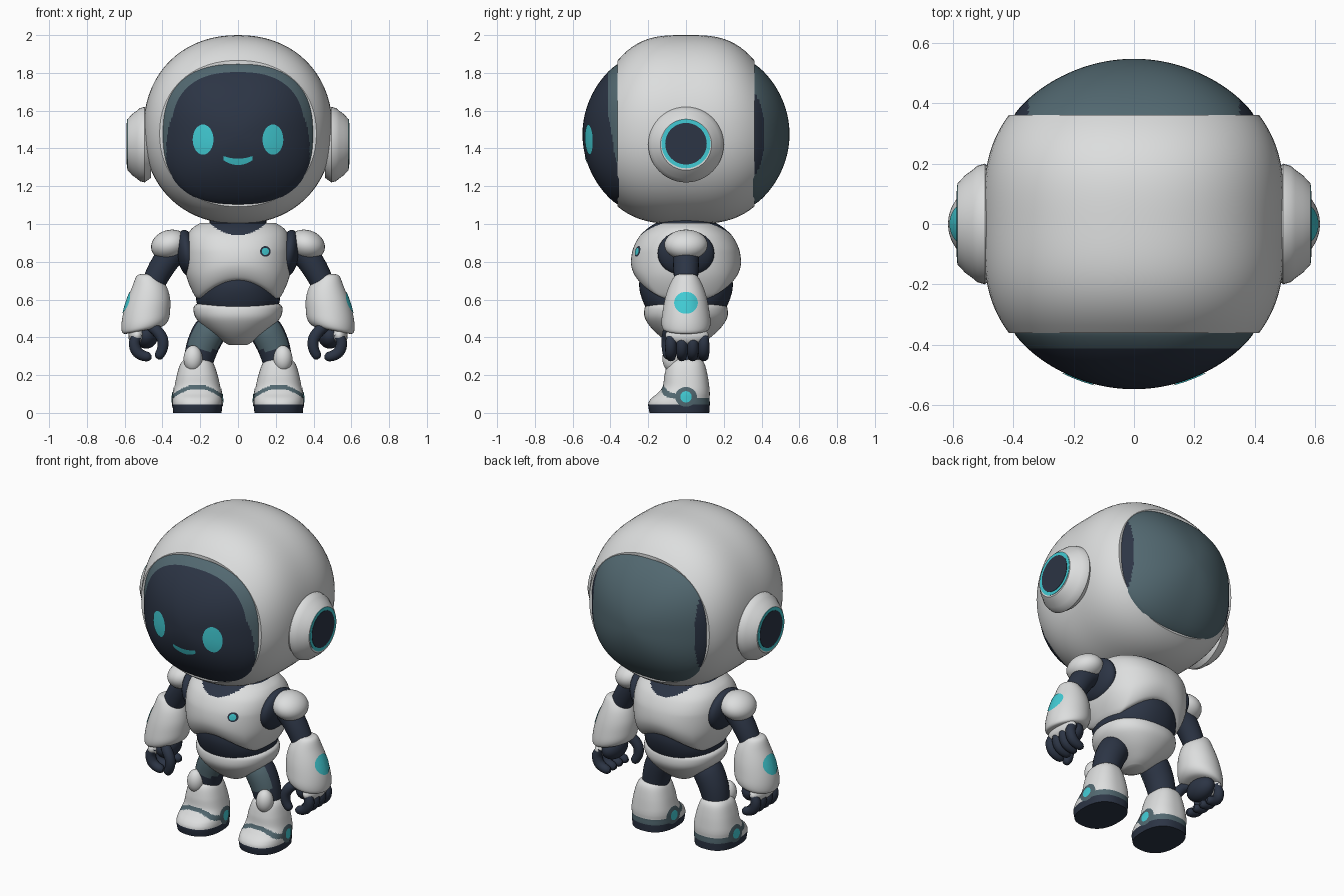
import bpy, bmesh, math
from mathutils import Vector, Matrix
from mathutils.bvhtree import BVHTree

if "Cube" in bpy.data.objects:
    bpy.data.objects.remove(bpy.data.objects["Cube"])

WHITE, DARK, SLATE, CYAN = range(4)
MATS = []
for name, col in (("shell white", (.72, .73, .73)), ("navy dark", (.025, .035, .059)),
                  ("slate grey", (.084, .138, .162)), ("glow cyan", (.054, .60, .66))):
    m = bpy.data.materials.new(name)
    m.diffuse_color = (*col, 1)
    m.use_nodes = True
    m.node_tree.nodes["Principled BSDF"].inputs["Base Color"].default_value = m.diffuse_color
    MATS.append(m)


def finish(name, bm, rule, closed=True):
    """Clean up, colour faces by a fixed index or a rule on the face centre."""
    bmesh.ops.remove_doubles(bm, verts=bm.verts, dist=1e-5)
    if closed:
        bmesh.ops.recalc_face_normals(bm, faces=bm.faces)
    for f in bm.faces:
        f.smooth = True
        f.material_index = rule(f.calc_center_median()) if callable(rule) else rule
    for e in bm.edges:
        e.smooth = e.calc_face_angle(0) < math.radians(38)
    me = bpy.data.meshes.new(name)
    bm.to_mesh(me)
    bm.free()
    for m in MATS:
        me.materials.append(m)
    ob = bpy.data.objects.new(name, me)
    bpy.context.scene.collection.objects.link(ob)
    return ob


def skin(bm, rows):
    """Bridge closed rows of points and cap both ends."""
    vr = [[bm.verts.new(p) for p in row] for row in rows]
    n = len(rows[0])
    for a, b in zip(vr, vr[1:]):
        for i in range(n):
            bm.faces.new((a[i], a[(i + 1) % n], b[(i + 1) % n], b[i]))
    bm.faces.new(vr[0])
    bm.faces.new(vr[-1])


def spline(rings, steps):
    """Catmull-Rom refinement of the ring table."""
    out = []
    for i in range(len(rings) - 1):
        q = [rings[min(max(i + k, 0), len(rings) - 1)] for k in (-1, 0, 1, 2)]
        for s in range(steps):
            t = s / steps
            out.append([.5 * (2 * b + (c - a) * t + (2 * a - 5 * b + 4 * c - d) * t * t
                              + (3 * b - a - 3 * c + d) * t ** 3) for a, b, c, d in zip(*q)])
    return out + [list(rings[-1])]


def loft(name, rings, rule, axis="z", expo=2.0, steps=1, n=48, side=1, warp=None):
    """rings: (t, centre u, centre v, half u, half v) superellipses stacked along an axis."""
    rows = []
    for t, cu, cv, hu, hv in (spline(rings, steps) if steps > 1 else rings):
        row = []
        for i in range(n):
            a = 2 * math.pi * i / n
            c, s = math.cos(a), math.sin(a)
            u = cu + hu * math.copysign(abs(c) ** (2 / expo), c)
            v = cv + hv * math.copysign(abs(s) ** (2 / expo), s)
            p = Vector({"z": (u, v, t), "y": (u, t, v), "x": (t, u, v)}[axis])
            if warp:
                p = warp(p)
            row.append((p.x * side, p.y, p.z))
        rows.append(row)
    bm = bmesh.new()
    skin(bm, rows)
    return finish(name, bm, rule)


def ellipsoid(name, loc, rad, rule, tilt=0):
    bm = bmesh.new()
    mat = Matrix.Translation(loc) @ Matrix.Rotation(tilt, 4, "Y") @ Matrix.Diagonal((*rad, 1))
    bmesh.ops.create_uvsphere(bm, u_segments=28, v_segments=18, radius=1, matrix=mat)
    return finish(name, bm, rule)


def tube(name, pts, rule, side=1, n=16):
    """pts: (x, y, z, radius) along a path; the frame is carried along without twist."""
    pts = spline(pts, 3)
    P = [Vector((p[0] * side, p[1], p[2])) for p in pts]
    rows, q, last = [], None, None
    for i, p in enumerate(P):
        d = (P[min(i + 1, len(P) - 1)] - P[max(i - 1, 0)]).normalized()
        q = last.rotation_difference(d) @ q if last else d.to_track_quat("Z", "Y")
        last, r = d, pts[i][3]
        rows.append([p + q @ Vector((r * math.cos(2 * math.pi * k / n),
                                     r * math.sin(2 * math.pi * k / n), 0)) for k in range(n)])
    bm = bmesh.new()
    skin(bm, rows)
    return finish(name, bm, rule)


def plate(name, target, grid, origin, direction, mat, lift=.004):
    """Project a 2D grid of points on a surface, along y (u=x) or along x (u=y)."""
    me = target.data
    tree = BVHTree.FromPolygons([v.co for v in me.vertices], [tuple(p.vertices) for p in me.polygons])
    d = Vector(direction)
    bm = bmesh.new()
    rows = []
    for line in grid:
        row = []
        for u, v in line:
            o = Vector((u, origin, v)) if d.y else Vector((origin, u, v))
            hit = tree.ray_cast(o, d)[0]
            row.append(bm.verts.new((hit if hit else o + d) - d * lift))
        rows.append(row)
    for a, b in zip(rows, rows[1:]):
        for i in range(len(a) - 1):
            f = bm.faces.new((a[i], a[i + 1], b[i + 1], b[i]))
            f.normal_update()
            if f.normal.dot(d) > 0:
                f.normal_flip()
    return finish(name, bm, mat, closed=False)


def disc(cu, cv, ru, rv, n=32):
    return [[(cu + k * ru * math.cos(2 * math.pi * i / n), cv + k * rv * math.sin(2 * math.pi * i / n))
             for i in range(n + 1)] for k in (.001, .25, .5, .75, 1)]


# Head shell: a rounded band whose rim closes tightly around the front and back domes
band = [(-.34, 0, 1.475, .36, .34), (-.362, 0, 1.475, .395, .368)]
for i in range(-14, 15):
    k = abs(i / 14) ** 3.2
    band.append((i * .362 / 14, 0, 1.5 - .021 * k, .5 - .085 * k, .5 - .113 * k))
band += [(-t, *rest) for t, *rest in reversed(band[:2])]
loft("head_shell", band, WHITE, "y", 2.15, n=72)

# Domed visor at the front and matching panel at the back
def dome(sign):
    return [(sign * (.355 + .193 * (1 - r * r) ** .8), 0, 1.475, .4 * r, .374 * r)
            for r in [1, .99, .98, .97, .955, .94, .925, .91, .895, .88] + [.84 - .04 * i for i in range(21)] + [.01]]

def visor_colour(c):
    return SLATE if c.y > -.355 - .06 * min(1, max(0, (c.z - 1.25) / .35)) else DARK

visor = loft("face_visor", dome(-1), visor_colour, "y", 2.5, n=96)
loft("back_panel", dome(1), lambda c: DARK if abs(c.x) > .35 and 1.15 < c.z < 1.76 else SLATE, "y", 2.5, n=96)

# Face: eyes and smile
for s in (-1, 1):
    plate("eye", visor, disc(s * .185, 1.447, .055, .08), -2, (0, 1, 0), CYAN)
smile = [[(x * .077, 1.312 + .026 * x * x + h * .034 * (1 - .35 * x * x)) for x in [i / 8 for i in range(-8, 9)]]
         for h in (0, .5, 1)]
plate("mouth", visor, smile, -2, (0, 1, 0), CYAN)

# Chest shell: hangs lower at the sides, dark neckline front and back
def hang(p):
    k = max(0, (.86 - p.z) / .17)
    return Vector((p.x, p.y, p.z - .1 * k * min(1, abs(p.x) / .2) ** 2))

chest = loft("chest_shell", [(.69, 0, 0, .20, .215), (.715, 0, 0, .235, .262), (.78, 0, 0, .275, .29),
                             (.86, 0, 0, .283, .283), (.93, 0, 0, .272, .25), (.975, 0, 0, .245, .205),
                             (1.005, 0, 0, .2, .16)],
             lambda c: DARK if c.z > .938 + .06 * (c.x / .14) ** 2 else WHITE, expo=2.3, steps=10, n=120, warp=hang)
plate("chest_light_rim", chest, disc(.145, .855, .028, .028), -2, (0, 1, 0), DARK, .003)
plate("chest_light", chest, disc(.145, .855, .019, .019), -2, (0, 1, 0), CYAN, .006)
loft("neck", [(.95, 0, 0, .15, .15), (1.06, 0, 0, .15, .15)], DARK)

# Waist and pelvis
loft("waist", [(.53, 0, 0, .2, .2), (.6, 0, 0, .222, .232), (.67, 0, 0, .215, .248), (.75, 0, 0, .2, .24)],
     DARK, expo=2.2, steps=4)
loft("pelvis", [(.36, 0, 0, .05, .06), (.385, 0, 0, .09, .11), (.44, 0, 0, .165, .175), (.5, 0, 0, .222, .217),
                (.55, 0, 0, .236, .22), (.575, 0, 0, .222, .205), (.583, 0, 0, .18, .17)],
     WHITE, expo=2.2, steps=4)


def boot_colour(c):
    if c.z < .045:
        return DARK
    if c.y > .03 and c.z < .08:
        return SLATE
    if c.y < .02 and abs(c.z - (.138 - 3 * (abs(c.x) - .215) ** 2)) < .011:
        return SLATE
    return WHITE


for s, side in ((1, "right"), (-1, "left")):
    # Ear pod with glowing ring
    loft(side + "_ear", [(.46, 0, 1.42, .175, .175), (.495, 0, 1.42, .2, .2), (.52, 0, 1.42, .193, .193),
                         (.535, 0, 1.42, .18, .18), (.56, 0, 1.42, .162, .162), (.585, 0, 1.42, .135, .135)],
         WHITE, "x", side=s)
    for part, r, x, mat in (("ear_ring", .13, .587, CYAN), ("ear_disc", .11, .589, DARK)):
        loft(side + "_" + part, [(.58, 0, 1.425, r, r), (x, 0, 1.425, r, r)], mat, "x", side=s)

    # Shoulder and upper arm
    ellipsoid(side + "_shoulder_joint", (s * .27, 0, .845), (.055, .15, .125), DARK, s * .15)
    ellipsoid(side + "_shoulder_pad", (s * .362, 0, .89), (.1, .115, .078), WHITE, s * .3)
    tube(side + "_upper_arm", [(.27, 0, .88, .07), (.35, 0, .84, .07), (.41, 0, .76, .067),
                               (.455, 0, .67, .06)], DARK, s, 24)
    # Forearm guard with outer light
    arm = loft(side + "_forearm", [(.735, .485, 0, .03, .035), (.722, .48, 0, .058, .062), (.67, .47, 0, .09, .09),
                                   (.6, .475, 0, .115, .112), (.53, .485, 0, .126, .125), (.475, .492, 0, .125, .13),
                                   (.445, .5, 0, .108, .118), (.44, .5, 0, .07, .08)],
               WHITE, steps=4, side=s,
               warp=lambda p: Vector((p.x, p.y, p.z - .2 * (p.x - .48) * max(0, (.7 - p.z) / .26))))
    plate(side + "_forearm_light", arm, disc(0, .583, .063, .058), s * 2, (-s, 0, 0), CYAN)

    # Hand: palm, white back plate, fingers and thumb
    ellipsoid(side + "_palm", (s * .485, .01, .41), (.062, .1, .07), DARK)
    ellipsoid(side + "_hand_plate", (s * .535, .005, .41), (.045, .115, .052), WHITE, s * -.2)
    for y in (-.08, -.022, .036, .094):
        tube(side + "_finger", [(.525, y, .42, .022), (.548, y, .375, .029), (.538, y, .33, .03),
                                (.51, y, .306, .028), (.475, y, .297, .024), (.458, y, .296, .01)], DARK, s)
    tube(side + "_thumb", [(.47, -.06, .46, .025), (.43, -.09, .435, .03), (.40, -.1, .39, .03),
                           (.4, -.1, .34, .028), (.42, -.095, .3, .024), (.428, -.095, .288, .01)], DARK, s)

    # Leg, knee pad and boot
    tube(side + "_thigh", [(.11, 0, .48, .075), (.15, 0, .43, .088), (.185, 0, .36, .086), (.205, 0, .29, .08),
                           (.21, 0, .24, .075)], lambda c: SLATE if c.y < -.045 and c.z > .33 else DARK, s, 28)
    ellipsoid(side + "_knee_pad", (s * .238, -.075, .287), (.05, .05, .07), WHITE)
    boot = loft(side + "_boot", [(0, .215, -.035, .128, .158), (.045, .215, -.037, .132, .163),
                                 (.075, .215, -.03, .131, .155), (.105, .215, -.012, .128, .138),
                                 (.14, .215, 0, .121, .123), (.2, .216, 0, .108, .114),
                                 (.255, .217, 0, .09, .1), (.28, .217, 0, .07, .082), (.285, .217, 0, .05, .06)],
                boot_colour, expo=2.4, steps=8, n=96, side=s)
    # Ankle lights on both sides of the boot
    for x, d in ((s * 2, -s), (s * .03, s)):
        plate(side + "_ankle_rim", boot, disc(0, .085, .058, .052), x, (d, 0, 0), SLATE, .003)
        plate(side + "_ankle_light", boot, disc(0, .085, .03, .03), x, (d, 0, 0), CYAN, .006)
